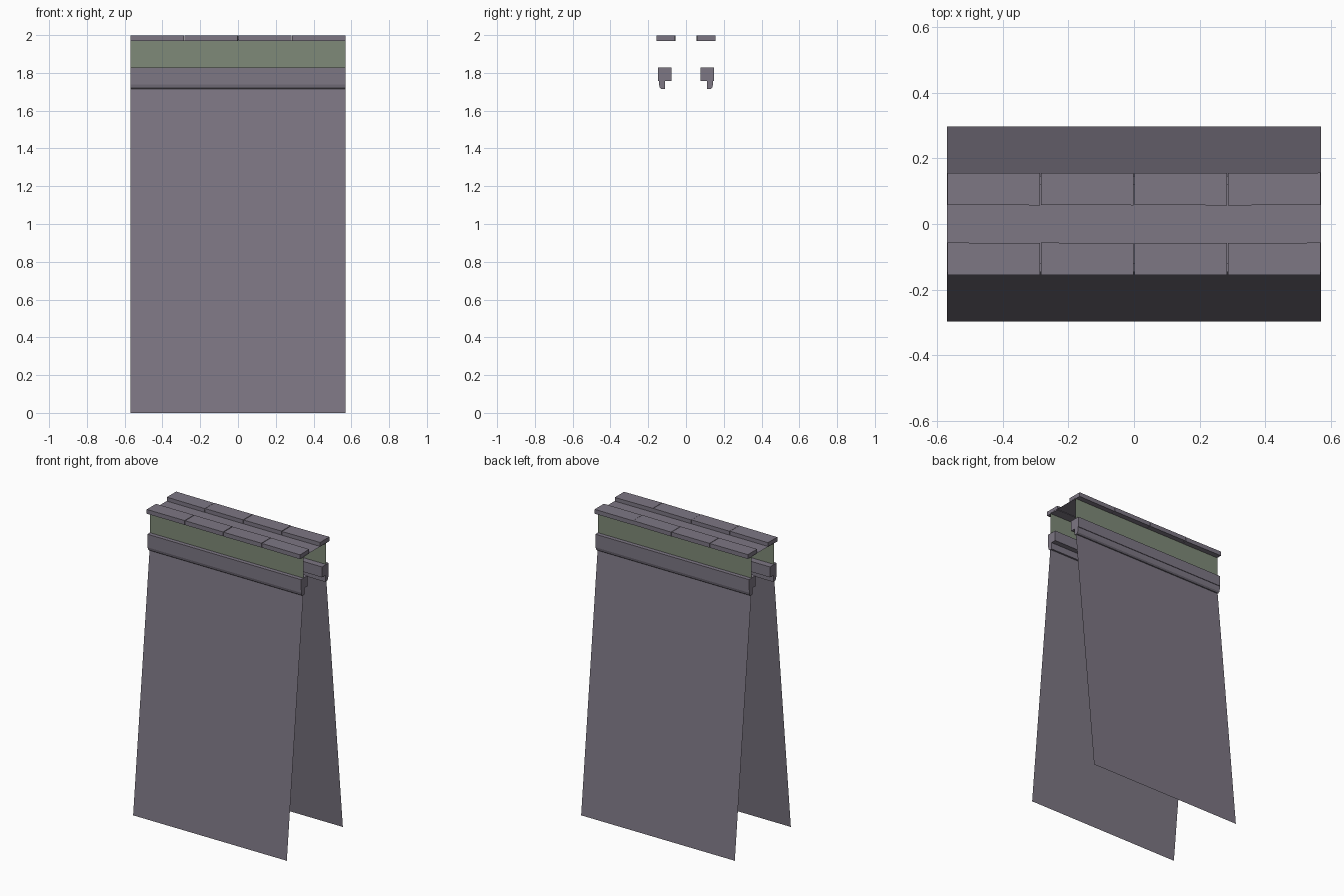
import bpy, bmesh, random
from mathutils import Matrix, Vector

random.seed(4)
cube = bpy.data.objects.get("Cube")
if cube:
    bpy.data.objects.remove(cube, do_unlink=True)

HALF = 0.57          # half of the wall's length
TOP = 1.972          # walkway height


def material(name, rgb):
    mat = bpy.data.materials.new(name)
    mat.use_nodes = True
    mat.diffuse_color = (*rgb, 1)
    bsdf = mat.node_tree.nodes["Principled BSDF"]
    bsdf.inputs["Base Color"].default_value = (*rgb, 1)
    bsdf.inputs["Roughness"].default_value = 0.9
    return mat


stone = material("purple grey stone", (0.205, 0.184, 0.23))
moss = material("moss green band", (0.212, 0.255, 0.188))


def finish(name, bm, mats):
    mesh = bpy.data.meshes.new(name)
    bm.to_mesh(mesh)
    bm.free()
    for m in mats:
        mesh.materials.append(m)
    obj = bpy.data.objects.new(name, mesh)
    bpy.context.collection.objects.link(obj)
    return obj


def extrude_profile(name, points, closed, mats):
    """Sweep a (y, z) profile along the full length of the wall."""
    bm = bmesh.new()
    left = [bm.verts.new((-HALF, y, z)) for y, z in points]
    right = [bm.verts.new((HALF, y, z)) for y, z in points]
    n = len(points)
    for i in range(n if closed else n - 1):
        j = (i + 1) % n
        bm.faces.new((left[i], right[i], right[j], left[j]))
    if closed:
        bm.faces.new(left)
        bm.faces.new(right)
        bmesh.ops.recalc_face_normals(bm, faces=bm.faces)
    bm.normal_update()
    return finish(name, bm, mats)


# Open shell: two leaning walls, two upright green bands and the walkway
side = [(-0.297, 0), (-0.12, 1.74), (-0.12, TOP)]
profile = side + [(-y, z) for y, z in reversed(side)]
shell = extrude_profile("wall_shell", profile, False, [stone, moss])
for face in shell.data.polygons:
    if abs(face.normal.y) > 0.9 and face.center.z > 1.8:
        face.material_index = 1

# Mouldings below the green bands: square ledge over a rounded drip strip
ledge = [(0.076, 1.758), (0.147, 1.758), (0.147, 1.828), (0.076, 1.828)]
drip = [(0.111, 1.758), (0.111, 1.714), (0.13, 1.714),
        (0.139, 1.722), (0.143, 1.738), (0.143, 1.758)]
for label, s in (("front", -1), ("back", 1)):
    extrude_profile(label + "_ledge", [(s * y, z) for y, z in ledge], True, [stone])
    extrude_profile(label + "_drip_strip", [(s * y, z) for y, z in drip], True, [stone])

# Coping slabs, each laid slightly unevenly
COUNT = 4
WIDTH = 2 * HALF / COUNT
for label, s in (("front", -1), ("back", 1)):
    for i in range(COUNT):
        bm = bmesh.new()
        bmesh.ops.create_cube(bm, size=1)
        bmesh.ops.scale(bm, vec=(WIDTH - 0.003, 0.098, 0.029), verts=bm.verts)
        tilt = (Matrix.Rotation(random.uniform(-0.008, 0.008), 4, "Y")
                @ Matrix.Rotation(random.uniform(-0.006, 0.006), 4, "Z"))
        bmesh.ops.transform(bm, matrix=tilt, verts=bm.verts)
        x = -HALF + WIDTH * (i + 0.5)
        bmesh.ops.translate(bm, vec=Vector((x, s * 0.1065, 1.9835)), verts=bm.verts)
        for v in bm.verts:
            v.co.x = max(-HALF, min(HALF, v.co.x))
            v.co.z = min(2.0, v.co.z)
        finish(f"{label}_coping_slab_{i + 1}", bm, [stone])
